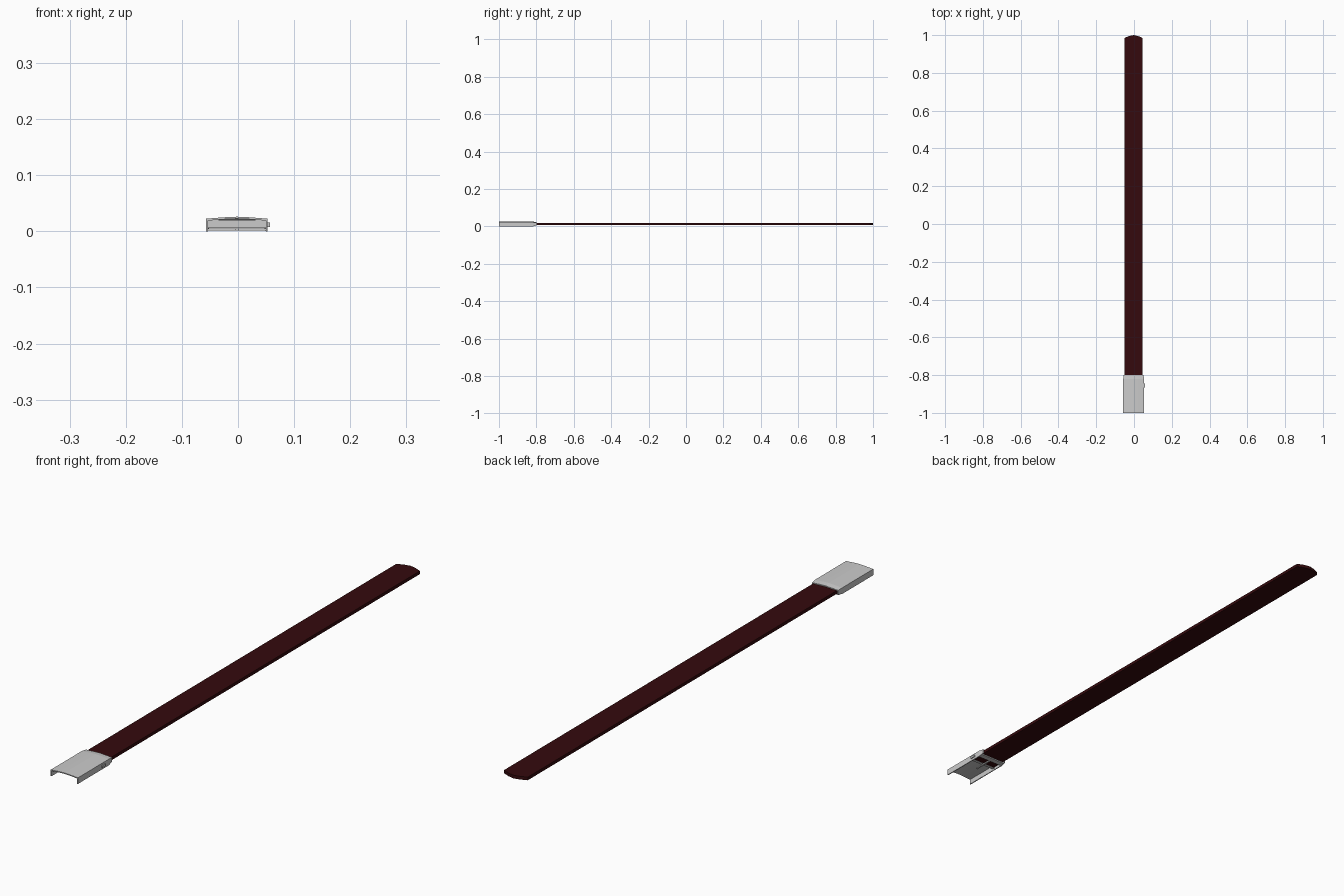
import bpy, bmesh

if "Cube" in bpy.data.objects:
    bpy.data.objects.remove(bpy.data.objects["Cube"])

CX = -0.002  # shared centre line of strap and buckle


def loft(name, rings, color=None):
    """Closed solid through matching cross-section rings."""
    bm = bmesh.new()
    loops = [[bm.verts.new(p) for p in ring] for ring in rings]
    n = len(loops[0])
    for a, b in zip(loops, loops[1:]):
        for i in range(n):
            j = (i + 1) % n
            bm.faces.new((a[i], a[j], b[j], b[i]))
    bm.faces.new(loops[0][::-1])
    bm.faces.new(loops[-1])
    bmesh.ops.recalc_face_normals(bm, faces=bm.faces)
    me = bpy.data.meshes.new(name)
    bm.to_mesh(me)
    bm.free()
    ob = bpy.data.objects.new(name, me)
    bpy.context.collection.objects.link(ob)
    if color:
        mat = bpy.data.materials.new(name + "_colour")
        mat.diffuse_color = color
        mat.use_nodes = True
        mat.node_tree.nodes["Principled BSDF"].inputs["Base Color"].default_value = mat.diffuse_color
        me.materials.append(mat)
    return ob


def box(name, x0, x1, y0, y1, z0, z1):
    return loft(name, [[(x0, y0, z), (x1, y0, z), (x1, y1, z), (x0, y1, z)]
                       for z in (z0, z1)])


def channel(y, half, bottom, edge, peak, wall=0.0035):
    """Open-bottomed channel section with a gently crowned top."""
    inner = half - wall
    pts = [(-half, bottom), (-half, edge), (-half * .4, peak - .001), (0, peak),
           (half * .4, peak - .001), (half, edge), (half, bottom),
           (inner, bottom), (inner, edge - wall), (half * .4, peak - .001 - wall),
           (0, peak - wall), (-half * .4, peak - .001 - wall),
           (-inner, edge - wall), (-inner, bottom)]
    return [(CX + x, y, z) for x, z in pts]


# Strap with a shallow pointed tip
outline = [(-0.048, -0.86), (0.048, -0.86), (0.048, 0.985), (0.024, 0.995),
           (0, 1.0), (-0.024, 0.995), (-0.048, 0.985)]
loft("strap", [[(CX + x, y, z) for x, y in outline] for z in (0.007, 0.0185)],
     (0.035, 0.003, 0.004, 1))

# Buckle cover, tapering where the strap enters
loft("buckle_cover", [channel(-1.0, 0.055, 0.0, 0.0225, 0.026),
                      channel(-0.82, 0.055, 0.0, 0.0225, 0.026),
                      channel(-0.80, 0.053, 0.005, 0.0205, 0.0235)])

# Clamp wall closing the strap end, and the lower lip
box("clamp_wall", CX - 0.052, CX + 0.052, -0.870, -0.859, 0.006, 0.0205)
box("lower_lip", CX - 0.052, CX + 0.052, -0.825, -0.805, 0.001, 0.005)

# Small prong under the buckle and the hinge pin head on its side
box("prong", CX - 0.003, CX + 0.003, -0.90, -0.825, 0.001, 0.005)
box("pin_head", CX + 0.050, 0.057, -0.865, -0.845, 0.008, 0.016)
